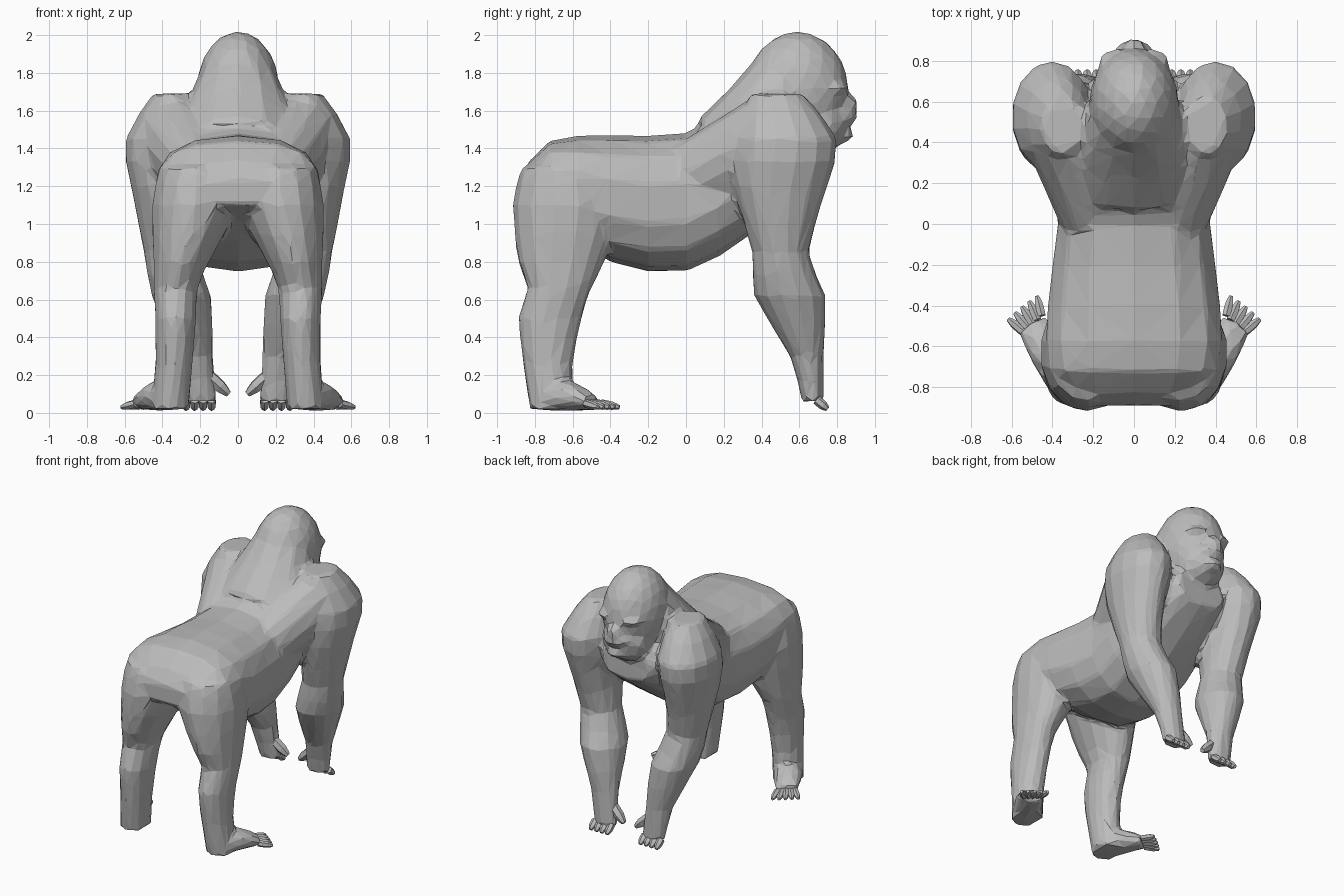
import bpy, bmesh, math
from mathutils import Vector, Matrix

if "Cube" in bpy.data.objects:
    bpy.data.objects.remove(bpy.data.objects["Cube"], do_unlink=True)

GREY = (.5, .5, .5, 1)
fur = bpy.data.materials.new("grey_fur")
fur.use_nodes = True
fur.diffuse_color = GREY
fur.node_tree.nodes["Principled BSDF"].inputs["Base Color"].default_value = GREY
ALONG_Y = Vector((0, 1, 0))
DOWN = Vector((0, 0, -1))


def finish(name, bm):
    """Turn a bmesh into a named, flat shaded object."""
    bmesh.ops.triangulate(bm, faces=bm.faces[:])
    bmesh.ops.recalc_face_normals(bm, faces=bm.faces[:])
    mesh = bpy.data.meshes.new(name)
    bm.to_mesh(mesh)
    bm.free()
    mesh.materials.append(fur)
    obj = bpy.data.objects.new(name, mesh)
    bpy.context.collection.objects.link(obj)
    return obj


def blob(bm, centre, size):
    """Faceted ellipsoid."""
    matrix = Matrix.Translation(centre) @ Matrix.Diagonal((*size, 1))
    bmesh.ops.create_icosphere(bm, subdivisions=3, radius=1, matrix=matrix)


def refine(keys):
    """Add a smoothly curved station halfway between each pair of keys."""
    stations = []
    last = len(keys) - 1
    for i in range(last):
        before, after = keys[max(i - 1, 0)], keys[min(i + 2, last)]
        middle = [(9 * (b + c) - a - d) / 16
                  for a, b, c, d in zip(before, keys[i], keys[i + 1], after)]
        stations += [keys[i], middle]
    return stations + [keys[last]]


def loft(bm, keys, sides=14, axis=None, side=1, power=1):
    """Skin stations of (x, y, z, half width, half depth) along a path."""
    stations = refine(keys)
    centres = [Vector(station[:3]) for station in stations]
    rings = []
    for i, (*_, width, depth) in enumerate(stations):
        following = centres[min(i + 1, len(centres) - 1)]
        tangent = axis or (following - centres[max(i - 1, 0)]).normalized()
        across = Vector((1, 0, 0))
        across = (across - tangent * across.dot(tangent)).normalized()
        upward = tangent.cross(across)
        ring = []
        for k in range(sides):
            angle = math.tau * (k + .5) / sides
            c, s = math.cos(angle), math.sin(angle)
            c = math.copysign(abs(c) ** power, c) * width
            s = math.copysign(abs(s) ** power, s) * depth
            point = centres[i] + across * c + upward * s
            ring.append(bm.verts.new((point.x * side, point.y, max(point.z, 0))))
        rings.append(ring)
    for lower, upper in zip(rings, rings[1:]):
        for k in range(sides):
            j = (k + 1) % sides
            bm.faces.new((lower[k], lower[j], upper[j], upper[k]))
    bm.faces.new(rings[0])
    bm.faces.new(rings[-1])


def tapered_digit(name, base, tip, radius, side):
    """Finger or toe narrowing towards its tip."""
    bm = bmesh.new()
    knuckle = base.lerp(tip, .6)
    loft(bm, [(*base, radius, radius), (*knuckle, radius, radius),
              (*tip, radius / 2, radius / 2)], sides=6, side=side)
    finish(name, bm)


# Torso from rump to chest: y, top, bottom, half width
body = bmesh.new()
spine = [(-.89, 1.24, 1.1, .25), (-.72, 1.44, 1.03, .42), (-.4, 1.47, .8, .43),
         (0, 1.48, .75, .38), (.35, 1.65, .95, .37), (.72, 1.46, 1.22, .2)]
loft(body, [(0, y, (top + bottom) / 2, width, (top - bottom) / 2)
            for y, top, bottom, width in spine], axis=ALONG_Y, power=.8)

# Sloping neck and skull
loft(body, [(0, .2, 1.38, .33, .22), (0, .42, 1.57, .29, .24), (0, .57, 1.76, .21, .23)])
blob(body, (0, .59, 1.71), (.22, .27, .31))

# Face: jaw, upper lip, lower lip, nose
blob(body, (0, .7, 1.53), (.18, .16, .16))
blob(body, (0, .78, 1.57), (.12, .13, .06))
blob(body, (0, .77, 1.47), (.1, .12, .05))
blob(body, (0, .85, 1.63), (.06, .06, .06))

for side, label in ((1, "left"), (-1, "right")):
    # Brow
    blob(body, (side * .08, .77, 1.72), (.1, .09, .04))

    # Arm with a broad shoulder and a thick forearm
    loft(body, [(.35, .48, 1.69, .1, .14), (.4, .53, 1.45, .2, .27),
                (.4, .5, 1.2, .17, .25), (.36, .5, .85, .14, .15),
                (.3, .55, .62, .16, .19), (.23, .64, .3, .1, .09),
                (.2, .67, .06, .09, .06)], axis=DOWN, side=side)
    # Shoulder blade blending into the back
    loft(body, [(.2, .05, 1.25, .17, .2), (.32, .45, 1.45, .22, .24)], side=side)

    # Knuckles on the ground, thumb pointing inwards
    for i in range(4):
        base = Vector((.14 + i * .045, .69, .07))
        tapered_digit(f"{label}_finger_{i + 1}", base, base + Vector((0, .06, -.05)), .025, side)
    tapered_digit(label + "_thumb", Vector((.16, .65, .2)), Vector((.05, .67, .1)), .035, side)

    # Hind leg from buttock to heel
    loft(body, [(.22, -.65, 1.3, .2, .22), (.23, -.63, 1.1, .23, .29),
                (.3, -.66, .8, .15, .23), (.33, -.67, .66, .12, .17),
                (.33, -.72, .5, .11, .17), (.34, -.73, .25, .1, .13),
                (.36, -.71, .02, .1, .12)], axis=DOWN, side=side)

    # Foot turned outwards with a fan of toes
    loft(body, [(.35, -.75, .08, .09, .07), (.42, -.62, .09, .1, .08),
                (.5, -.49, .05, .08, .04)], side=side)
    for i in range(5):
        angle = math.radians(40 + i * 9)
        reach = Vector((math.cos(angle), math.sin(angle), -.2)) / 10
        base = Vector((.54 - i * .022, -.53 + i * .02, .05))
        tapered_digit(f"{label}_toe_{i + 1}", base, base + reach, .022, side)

# Fuse the masses into one skin, soften the joins, then facet it
skin = finish("body", body)
fuse = skin.modifiers.new("fuse", "REMESH")
fuse.mode = "VOXEL"
fuse.voxel_size = .02
soften = skin.modifiers.new("soften", "SMOOTH")
soften.factor = .5
soften.iterations = 6
facet = skin.modifiers.new("facet", "DECIMATE")
facet.ratio = .04
facet.use_collapse_triangulate = True
